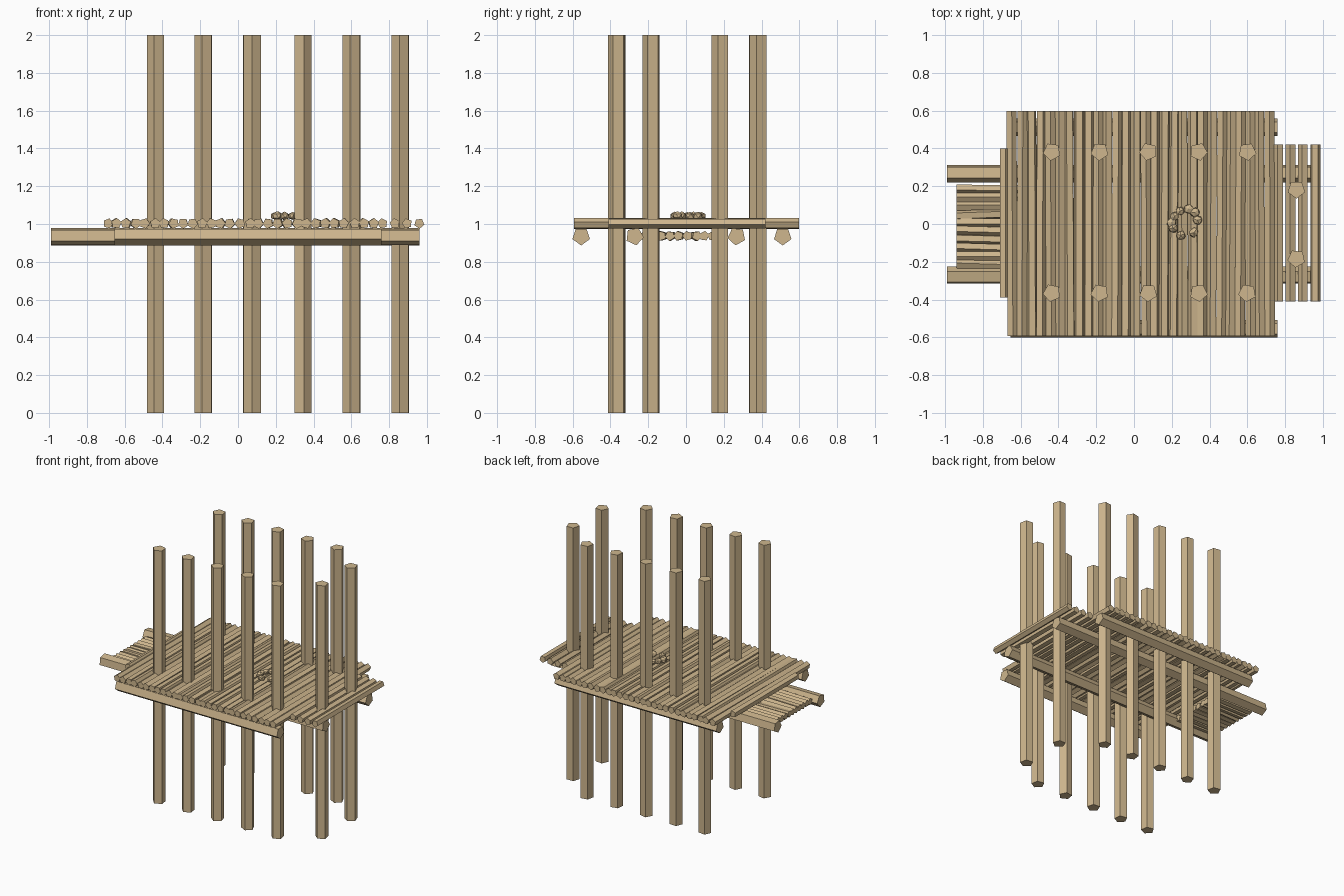
import bpy, bmesh, math, random
from mathutils import Vector, Matrix

if "Cube" in bpy.data.objects:
    bpy.data.objects.remove(bpy.data.objects["Cube"])

random.seed(4)

wood = bpy.data.materials.new("tan wood")
wood.diffuse_color = (0.62, 0.47, 0.27, 1)
wood.use_nodes = True
wood.node_tree.nodes["Principled BSDF"].inputs["Base Color"].default_value = wood.diffuse_color


def finish(name, bm):
    me = bpy.data.meshes.new(name)
    bmesh.ops.recalc_face_normals(bm, faces=bm.faces)
    bm.to_mesh(me)
    bm.free()
    me.materials.append(wood)
    ob = bpy.data.objects.new(name, me)
    bpy.context.collection.objects.link(ob)
    return ob


def log(name, a, b, r, spin):
    """Five-sided log from point a to point b."""
    a, b = Vector(a), Vector(b)
    d = b - a
    bm = bmesh.new()
    bmesh.ops.create_cone(bm, cap_ends=True, segments=5, radius1=r, radius2=r, depth=d.length)
    m = (Matrix.Translation((a + b) / 2) @ d.to_track_quat('Z', 'Y').to_matrix().to_4x4()
         @ Matrix.Rotation(spin, 4, 'Z'))
    bm.transform(m)
    return finish(name, bm)


def point_down(a, b):
    """Spin that aims one corner of a level log straight down."""
    q = (Vector(b) - Vector(a)).to_track_quat('Z', 'Y')
    v = q.inverted() @ Vector((0, 0, -1))
    # cone corners start on the local y or x axis; the corner step is 72 degrees
    bm = bmesh.new()
    bmesh.ops.create_cone(bm, segments=5, radius1=1, radius2=1, depth=1)
    bm.verts.ensure_lookup_table()
    c = bm.verts[0].co.copy()
    bm.free()
    return math.atan2(v.y, v.x) - math.atan2(c.y, c.x)


# upright posts: two rows of five, plus a narrower pair at the end
posts = [(x, y) for x in (-0.435, -0.182, 0.076, 0.342, 0.60) for y in (0.383, -0.365)]
posts += [(0.86, 0.183), (0.86, -0.183)]
for i, (x, y) in enumerate(posts):
    log(f"post_{i + 1}", (x, y, 0), (x, y, 2), 0.0485, random.uniform(-0.25, 0.25))

# long beams under the deck
for i, (y, x0, x1, tilt) in enumerate([(-0.555, -0.655, 0.76, 0.0), (-0.272, -0.99, 0.96, 0.2),
                                       (0.268, -0.99, 0.96, -0.12), (0.512, -0.655, 0.76, 0.0)]):
    a, b = (x0, y, 0.935), (x1, y, 0.935)
    log(f"beam_{i + 1}", a, b, 0.0485, point_down(a, b) + tilt)

# main deck logs
n = 28
for i in range(n):
    x = -0.645 + i * (1.36 / (n - 1)) + random.uniform(-0.003, 0.003)
    s = random.uniform(-0.004, 0.004)
    log(f"deck_log_{i + 1}", (x - s, -0.592, 1.003), (x + s, 0.598, 1.003), 0.0285,
        random.uniform(0, 6.28))

# shorter logs at both deck ends
for i, x in enumerate((-0.688, 0.765, 0.83, 0.895, 0.96)):
    y0, y1 = (-0.39, 0.40) if i == 0 else (-0.41, 0.42)
    log(f"end_log_{i + 1}", (x, y0, 1.003), (x, y1, 1.003), 0.0275, random.uniform(0, 6.28))

# lower step logs between the inner beams
for i in range(10):
    y = -0.215 + i * 0.0445
    s = random.uniform(-0.006, 0.006)
    log(f"step_log_{i + 1}", (-0.94, y - s, 0.937), (-0.60, y + s, 0.937), 0.0265,
        random.uniform(0, 6.28))

# ring of stones
ring = [(0.243, 0.068), (0.29, 0.08), (0.322, 0.062), (0.335, 0.02), (0.318, -0.045),
        (0.248, -0.06), (0.207, -0.022), (0.198, 0.008), (0.214, 0.04)]
for i, (x, y) in enumerate(ring):
    bm = bmesh.new()
    bmesh.ops.create_icosphere(bm, subdivisions=1, radius=0.028)
    for v in bm.verts:
        v.co *= random.uniform(0.85, 1.08)
    bm.transform(Matrix.Translation((x, y, 1.043)) @ Matrix.Diagonal((1, 1, 0.85, 1))
                 @ Matrix.Rotation(random.uniform(0, 6.28), 4, 'Z'))
    finish(f"stone_{i + 1}", bm)
